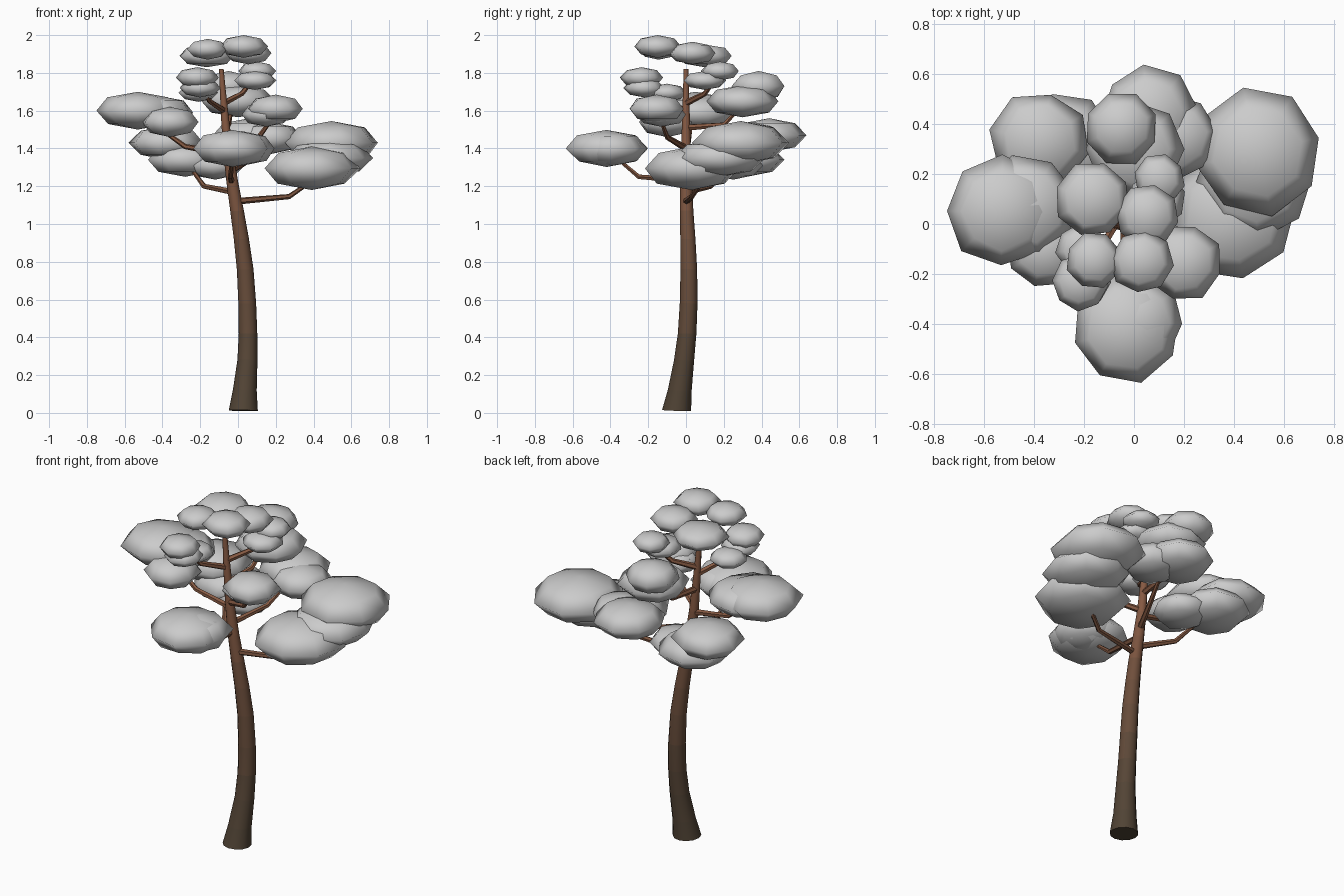
import bpy, bmesh, math, random
from mathutils import Vector, Matrix

random.seed(4)

# Bark shades from dark base to warm top
BANDS = 12
bark = []
for i in range(BANDS):
    t = (i / (BANDS - 1)) ** 1.4
    m = bpy.data.materials.new(f"bark_{i}")
    m.diffuse_color = (0.08 + 0.16 * t, 0.056 + 0.045 * t, 0.035 + 0.02 * t, 1)
    bark.append(m)


def finish(name, bm):
    me = bpy.data.meshes.new(name)
    bm.to_mesh(me)
    bm.free()
    for p in me.polygons:
        p.use_smooth = True
    ob = bpy.data.objects.new(name, me)
    bpy.context.collection.objects.link(ob)
    return ob


def tube(name, pts, sides):
    """Tapered tube through (x, y, z, radius) points."""
    bm = bmesh.new()
    P = [Vector(p[:3]) for p in pts]
    rings = []
    for i, p in enumerate(P):
        d = (P[min(i + 1, len(P) - 1)] - P[max(i - 1, 0)]).normalized()
        if sides > 8:
            d = (d + Vector((0, 0, 3))).normalized()
        q = Vector((0, 0, 1)).rotation_difference(d)
        rings.append([bm.verts.new(p + q @ Vector((math.cos(a), math.sin(a), 0)) * pts[i][3])
                      for a in (2 * math.pi * k / sides for k in range(sides))])
    for a, b in zip(rings, rings[1:]):
        for k in range(sides):
            n = (k + 1) % sides
            f = bm.faces.new((a[k], a[n], b[n], b[k]))
            z = f.calc_center_median().z
            f.material_index = max(0, min(BANDS - 1, int(z / 1.5 * BANDS)))
    bm.faces.new(rings[0][::-1])
    bm.faces.new(rings[-1]).material_index = BANDS - 1
    ob = finish(name, bm)
    for m in bark:
        ob.data.materials.append(m)
    bpy.context.view_layer.objects.active = ob
    ob.select_set(True)
    bpy.ops.object.shade_smooth_by_angle(angle=math.radians(50))
    ob.select_set(False)


# Trunk
tube("trunk", [
    (0.028, -0.05, 0.012, 0.077), (0.036, -0.033, 0.12, 0.063), (0.05, -0.01, 0.28, 0.053),
    (0.053, 0.006, 0.42, 0.049), (0.049, 0.014, 0.58, 0.047), (0.038, 0.015, 0.76, 0.044),
    (0.018, 0.01, 0.92, 0.04), (-0.005, 0.003, 1.07, 0.036), (-0.03, 0, 1.22, 0.031),
    (-0.052, 0, 1.38, 0.026), (-0.068, 0, 1.55, 0.021), (-0.08, 0, 1.7, 0.016),
    (-0.088, 0, 1.82, 0.012)], 12)

# Branches: start, elbow, tip
branches = {
    "right": ((-0.01, 0, 1.12), (0.27, 0.03, 1.145), (0.41, 0.1, 1.24)),
    "back_left": ((-0.03, 0, 1.17), (-0.18, 0.13, 1.2), (-0.26, 0.25, 1.31)),
    "front": ((-0.035, 0, 1.23), (-0.04, -0.25, 1.25), (-0.03, -0.38, 1.36)),
    "back_right": ((-0.04, 0, 1.28), (0.05, 0.2, 1.33), (0.1, 0.36, 1.44)),
    "left": ((-0.055, 0, 1.37), (-0.28, 0.01, 1.41), (-0.46, 0.03, 1.54)),
    "front_right": ((-0.055, 0, 1.4), (0.11, -0.1, 1.46), (0.19, -0.14, 1.57)),
    "back": ((-0.065, 0, 1.51), (-0.05, 0.2, 1.525), (-0.03, 0.31, 1.64)),
    "upper_front": ((-0.075, 0, 1.6), (-0.15, -0.13, 1.65), (-0.2, -0.2, 1.74)),
    "upper_back": ((-0.075, 0, 1.64), (0.02, 0.1, 1.69), (0.1, 0.17, 1.79)),
}
for key, pts in branches.items():
    tube("branch_" + key, [(*p, r) for p, r in zip(pts, (0.018, 0.014, 0.009))], 6)

# Leaf pads: (x, y, z, radius, half height) grouped by branch
pads = {
    "right": [(0.39, 0.03, 1.295, 0.25, 0.115), (0.48, 0.18, 1.35, 0.23, 0.1),
              (0.495, 0.29, 1.43, 0.25, 0.115)],
    "back_left": [(-0.38, 0.33, 1.43, 0.195, 0.09), (-0.28, 0.32, 1.34, 0.2, 0.09),
                  (-0.12, 0.25, 1.31, 0.15, 0.075)],
    "front": [(-0.03, -0.42, 1.4, 0.215, 0.098), (0.02, -0.39, 1.4, 0.175, 0.092)],
    "back_right": [(0.06, 0.44, 1.47, 0.19, 0.09), (0.17, 0.35, 1.455, 0.165, 0.085)],
    "left": [(-0.53, 0.05, 1.6, 0.215, 0.1), (-0.43, 0.07, 1.59, 0.2, 0.09),
             (-0.36, -0.1, 1.54, 0.15, 0.08)],
    "front_right": [(0.2, -0.155, 1.61, 0.15, 0.075), (0.15, -0.13, 1.58, 0.13, 0.065)],
    "back": [(-0.05, 0.385, 1.73, 0.145, 0.08), (0.0, 0.3, 1.65, 0.19, 0.085)],
    "upper_front": [(-0.215, -0.235, 1.775, 0.11, 0.055), (-0.2, -0.22, 1.72, 0.105, 0.05),
                    (-0.21, -0.1, 1.695, 0.1, 0.048)],
    "upper_back": [(0.1, 0.18, 1.81, 0.1, 0.05), (0.09, 0.1, 1.76, 0.11, 0.05)],
    "crown": [(0.03, -0.15, 1.94, 0.125, 0.06), (0.055, 0.035, 1.905, 0.125, 0.06),
              (-0.16, -0.145, 1.925, 0.11, 0.055), (-0.165, 0.1, 1.89, 0.15, 0.06)],
}
for key, group in pads.items():
    bm = bmesh.new()
    for x, y, z, r, h in group:
        mat = (Matrix.Translation((x, y, z))
               @ Matrix.Diagonal((r * 1.03, r * 1.03, h, 1))
               @ Matrix.Rotation(random.uniform(0, math.pi / 4), 4, 'Z'))
        vs = bmesh.ops.create_uvsphere(bm, u_segments=8, v_segments=4, radius=1, matrix=mat)["verts"]
        for v in vs:  # slight irregularity, poles kept
            if abs(v.co.z - z) < h * 0.9:
                k = random.uniform(0.96, 1.04)
                v.co.x = x + (v.co.x - x) * k
                v.co.y = y + (v.co.y - y) * k
    finish("leaf_pads_" + key, bm)
